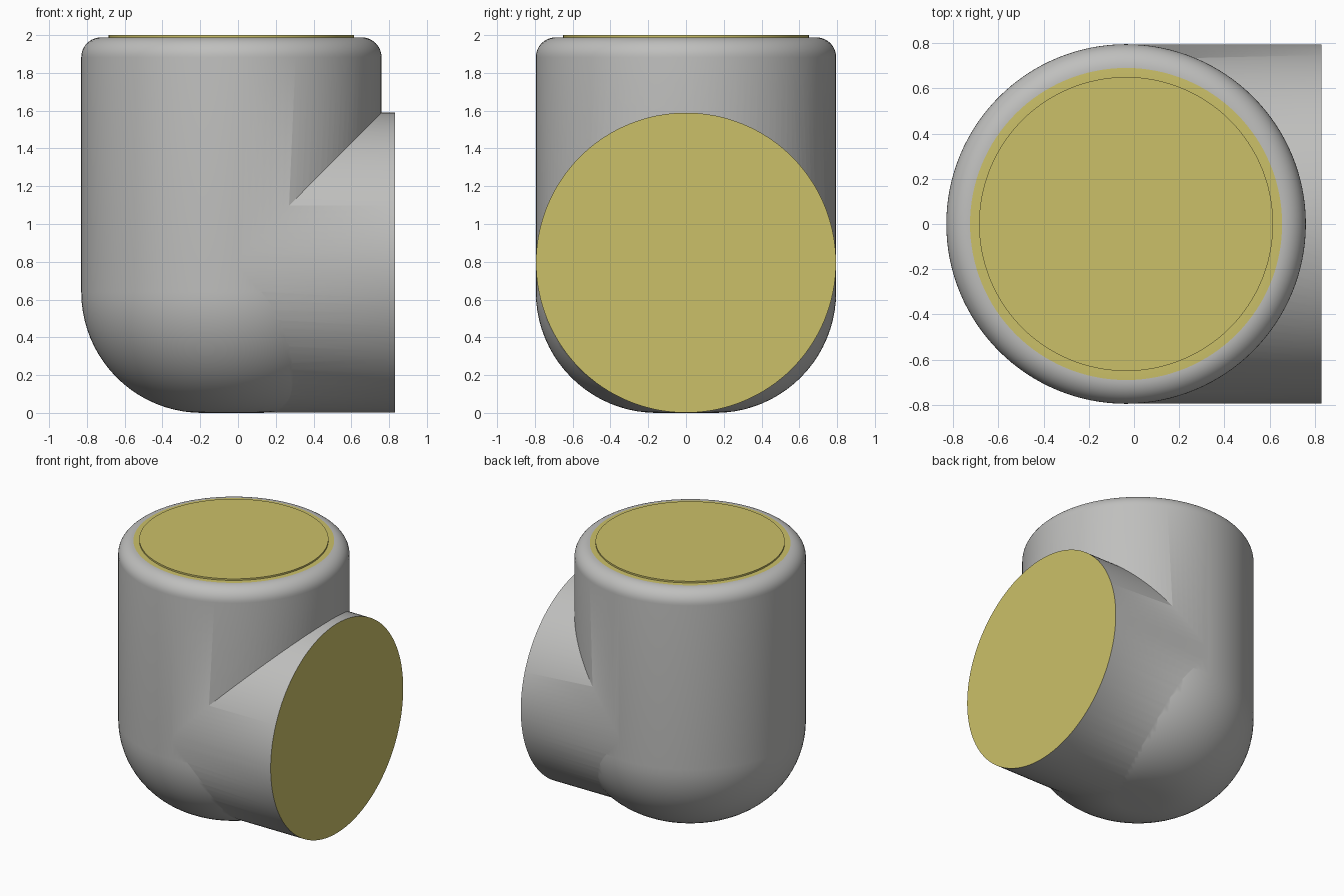
import bpy, bmesh, math
from mathutils import Matrix

if "Cube" in bpy.data.objects:
    bpy.data.objects.remove(bpy.data.objects["Cube"])

def material(name, rgb):
    m = bpy.data.materials.new(name)
    m.diffuse_color = (*rgb, 1)
    m.use_nodes = True
    m.node_tree.nodes["Principled BSDF"].inputs["Base Color"].default_value = m.diffuse_color
    return m

GREY = material("grey", (0.52, 0.52, 0.51))
YELLOW = material("yellow", (0.60, 0.53, 0.14))

R, CX, SEG = 0.795, -0.035, 128

def arc(cx, cz, r, a0, a1, n):
    return [(cx + r * math.cos(math.radians(a0 + (a1 - a0) * i / n)),
             cz + r * math.sin(math.radians(a0 + (a1 - a0) * i / n))) for i in range(n + 1)]

def lathe(name, profile, matrix, yellow_rule):
    """Revolve an (r, z) profile about z, close both ends, colour by rule."""
    bm = bmesh.new()
    rings = [[bm.verts.new((r * math.cos(2 * math.pi * k / SEG),
                            r * math.sin(2 * math.pi * k / SEG), z))
              for k in range(SEG)] for r, z in profile]
    for a, b in zip(rings, rings[1:]):
        for k in range(SEG):
            j = (k + 1) % SEG
            bm.faces.new((a[k], a[j], b[j], b[k]))
    bm.faces.new(rings[0][::-1])
    bm.faces.new(rings[-1])
    for f in bm.faces:
        f.material_index = int(yellow_rule(f.calc_center_median().z))
    bm.transform(matrix)
    bmesh.ops.recalc_face_normals(bm, faces=bm.faces)
    me = bpy.data.meshes.new(name)
    bm.to_mesh(me)
    bm.free()
    me.materials.append(GREY)
    me.materials.append(YELLOW)
    ob = bpy.data.objects.new(name, me)
    bpy.context.collection.objects.link(ob)
    return ob

# Upright body: large round at the base, small round at the rim, raised disc on top
B, T, RIM = 0.64, 0.105, 1.988
profile = (arc(R - B, B, B, -90, 0, 20) + arc(R - T, RIM - T, T, 0, 90, 10)
           + [(0.65, RIM), (0.65, 2.0)])
body = lathe("elbow_body", profile, Matrix.Translation((CX, 0, 0)), lambda z: z > RIM - 0.0005)

# Side branch: straight pipe along +x with a coloured end
END = 0.83
branch = lathe("side_branch", [(R - 0.001, 0), (R - 0.001, END - CX)],
               Matrix.Translation((CX, 0, R)) @ Matrix.Rotation(math.pi / 2, 4, 'Y'),
               lambda z: z > END - CX - 0.001)

# Join both pipes into one skin
mod = body.modifiers.new("join", 'BOOLEAN')
mod.operation, mod.solver, mod.object = 'UNION', 'EXACT', branch
bpy.context.view_layer.objects.active = body
body.select_set(True)
bpy.ops.object.modifier_apply(modifier="join")
bpy.data.objects.remove(branch)
bpy.ops.object.shade_smooth_by_angle(angle=math.radians(30))
